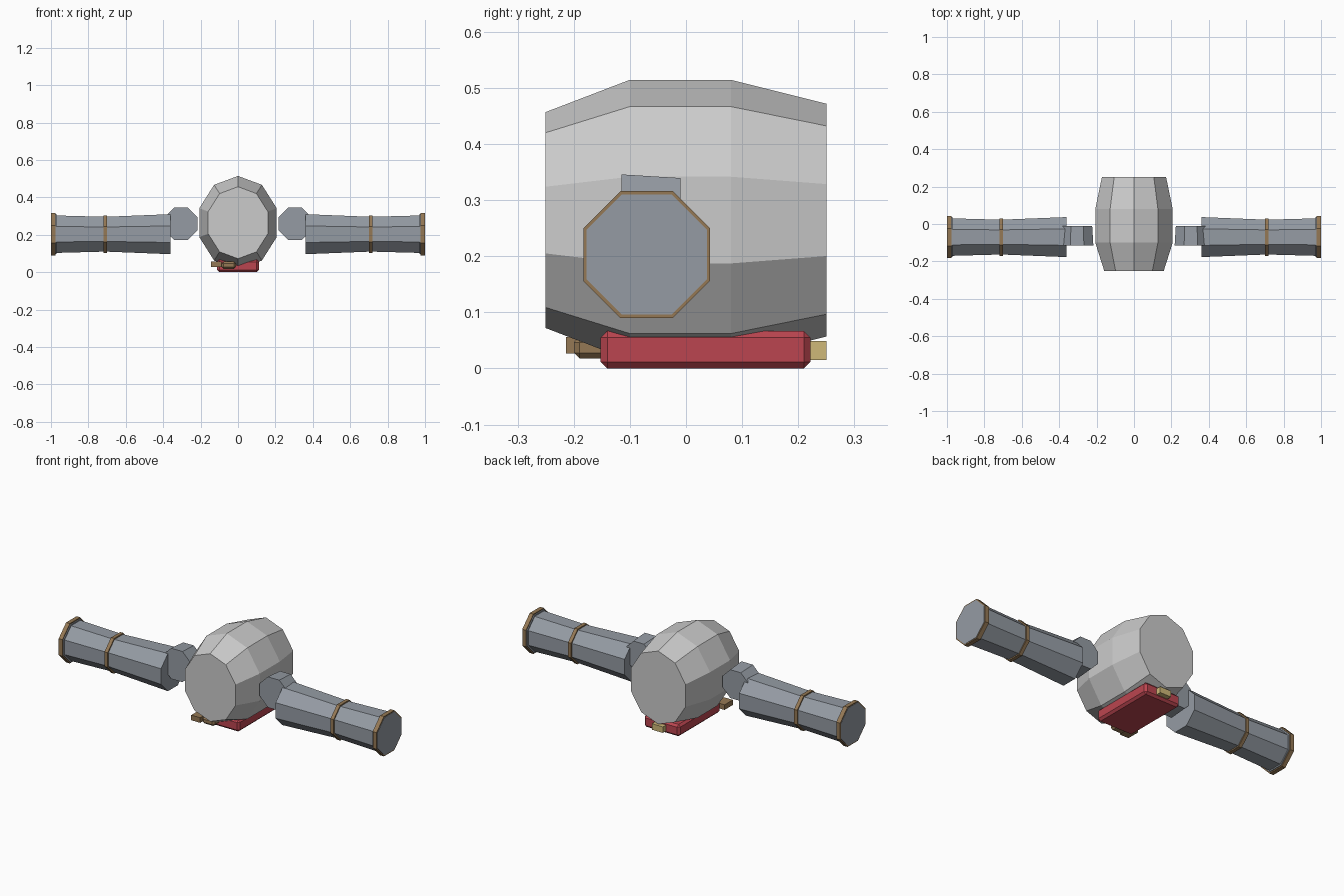
import bpy, bmesh
from math import cos, sin, pi

if "Cube" in bpy.data.objects:
    bpy.data.objects.remove(bpy.data.objects["Cube"])


def material(name, rgb):
    m = bpy.data.materials.new(name)
    m.diffuse_color = (*rgb, 1)
    m.use_nodes = True
    m.node_tree.nodes["Principled BSDF"].inputs["Base Color"].default_value = m.diffuse_color
    return m


SHELL = material("pale_shell", (0.78, 0.78, 0.80))
STEEL = material("blue_steel", (0.30, 0.33, 0.37))
RED = material("red_paint", (0.50, 0.06, 0.08))
BRONZE = material("bronze", (0.30, 0.19, 0.09))
GOLD = material("gold", (0.62, 0.48, 0.19))


def finish(bm, name, mat):
    bmesh.ops.recalc_face_normals(bm, faces=bm.faces)
    me = bpy.data.meshes.new(name)
    bm.to_mesh(me)
    bm.free()
    ob = bpy.data.objects.new(name, me)
    ob.data.materials.append(mat)
    bpy.context.collection.objects.link(ob)
    return ob


def loft(name, rings, mat):
    """Closed skin through a list of equally sized point rings."""
    bm = bmesh.new()
    loops = [[bm.verts.new(p) for p in ring] for ring in rings]
    n = len(loops[0])
    for a, b in zip(loops, loops[1:]):
        for i in range(n):
            j = (i + 1) % n
            bm.faces.new((a[i], a[j], b[j], b[i]))
    bm.faces.new(loops[0])
    bm.faces.new(loops[-1])
    return finish(bm, name, mat)


def ring_y(n, y, cx, cz, rx, rz, start):
    return [(cx + rx * cos(start + 2 * pi * i / n), y,
             cz + rz * sin(start + 2 * pi * i / n)) for i in range(n)]


def ring_x(x, apothem):
    # Octagon around the arm axis, with flats on top and bottom
    r = apothem / cos(pi / 8)
    return [(x, -0.07 + r * cos(pi / 8 + pi * i / 4),
             0.203 + r * sin(pi / 8 + pi * i / 4)) for i in range(8)]


def box(name, lo, hi, mat, bevel=0.0):
    bm = bmesh.new()
    bmesh.ops.create_cube(bm, size=1)
    for v in bm.verts:
        v.co = [(a + b) / 2 + c * (b - a) for a, b, c in zip(lo, hi, v.co)]
    if bevel:
        bmesh.ops.bevel(bm, geom=bm.edges[:], offset=bevel, segments=1,
                        affect='EDGES')
    return finish(bm, name, mat)


# Ten-sided barrel body
loft("body", [ring_y(10, y, 0, 0.2645, 0.87 * r, r, pi / 2)
              for y, r in ((-0.25, 0.1925), (-0.10, 0.25),
                           (0.08, 0.25), (0.25, 0.2075))], SHELL)

# Arms: joint, waisted tube and two bands on each side
for side, s in (("right", 1), ("left", -1)):
    loft(side + "_joint", [ring_y(8, y, s * 0.304, 0.259, r, r, pi / 8)
                           for y, r in ((-0.115, 0.094), (-0.01, 0.087))], STEEL)
    loft(side + "_tube", [ring_x(s * x, a) for x, a in
                          ((0.36, 0.107), (0.71, 0.093), (0.97, 0.100),
                           (0.97, 0.107), (1.0, 0.107))], STEEL)
    loft(side + "_middle_band", [ring_x(s * x, 0.100) for x in (0.70, 0.72)],
         BRONZE)
    loft(side + "_end_band", [ring_x(s * x, 0.113) for x in (0.975, 0.9985)],
         BRONZE)

# Red tray under the body
box("tray", (-0.112, -0.152, 0), (0.112, 0.222, 0.067), RED, 0.012)

# Small fittings on the tray
box("rear_latch", (-0.03, 0.20, 0.015), (0.04, 0.25, 0.049), GOLD)
box("front_nozzle", (-0.144, -0.214, 0.027), (-0.088, -0.14, 0.056), BRONZE)
box("front_fitting", (-0.088, -0.200, 0.018), (-0.012, -0.14, 0.056), BRONZE, 0.01)
